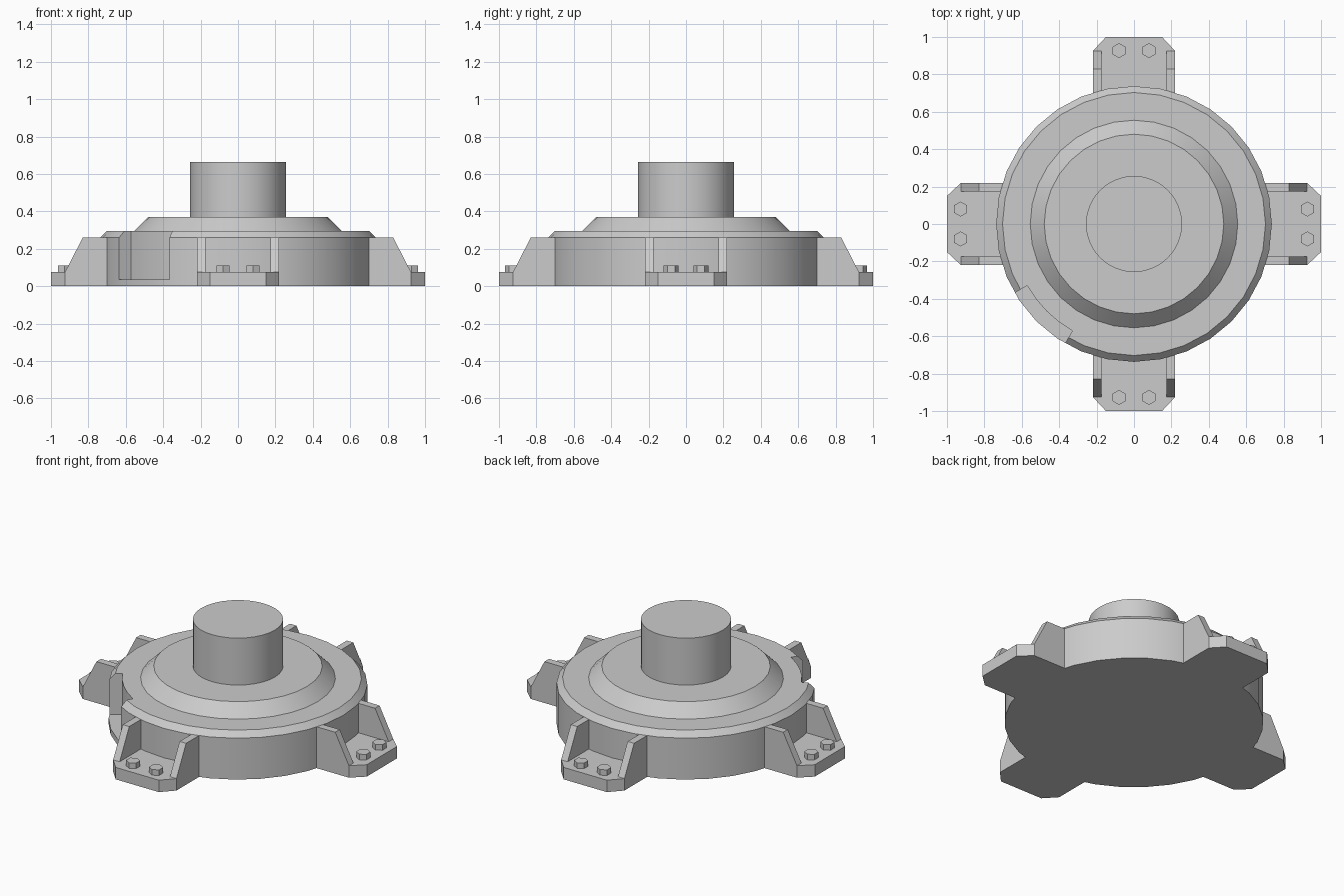
import bpy, bmesh
from math import cos, sin, pi, radians
from mathutils import Matrix, Vector

SEGS = 32
FOOT_H = 0.075
RIB_TOP = 0.26

old = bpy.data.objects.get("Cube")
if old:
    bpy.data.objects.remove(old, do_unlink=True)

grey = bpy.data.materials.new("light_grey_metal")
grey.use_nodes = True
colour = (0.6, 0.6, 0.6, 1)
grey.diffuse_color = colour
grey.node_tree.nodes["Principled BSDF"].inputs["Base Color"].default_value = colour


def finish(name, bm):
    bmesh.ops.remove_doubles(bm, verts=bm.verts, dist=1e-5)
    bmesh.ops.recalc_face_normals(bm, faces=bm.faces)
    mesh = bpy.data.meshes.new(name)
    bm.to_mesh(mesh)
    bm.free()
    mesh.materials.append(grey)
    obj = bpy.data.objects.new(name, mesh)
    bpy.context.collection.objects.link(obj)
    return obj


def activate(obj):
    bpy.ops.object.select_all(action='DESELECT')
    obj.select_set(True)
    bpy.context.view_layer.objects.active = obj


def smooth(obj):
    activate(obj)
    bpy.ops.object.shade_smooth_by_angle(angle=radians(30))


def lathe(name, profile):
    """Revolve (radius, z) points and cap both ends."""
    bm = bmesh.new()
    rings = [[bm.verts.new((r * cos(2 * pi * i / SEGS), r * sin(2 * pi * i / SEGS), z))
              for i in range(SEGS)] for r, z in profile]
    for a, b in zip(rings, rings[1:]):
        for i in range(SEGS):
            j = (i + 1) % SEGS
            bm.faces.new((a[i], a[j], b[j], b[i]))
    bm.faces.new(rings[0])
    bm.faces.new(rings[-1])
    return finish(name, bm)


def prism(name, points, offset, turn):
    """Extrude a flat outline along offset, then turn it about z."""
    bm = bmesh.new()
    face = bm.faces.new([bm.verts.new(p) for p in points])
    new = bmesh.ops.extrude_face_region(bm, geom=[face], use_keep_orig=True)["geom"]
    moved = [v for v in new if isinstance(v, bmesh.types.BMVert)]
    bmesh.ops.translate(bm, verts=moved, vec=offset)
    bmesh.ops.rotate(bm, verts=bm.verts, matrix=Matrix.Rotation(turn, 3, 'Z'))
    return finish(name, bm)


# Round stepped housing and its central shaft
housing = lathe("housing", [(0.737, 0), (0.737, 0.26), (0.703, 0.295),
                            (0.555, 0.295), (0.48, 0.37)])
shaft = lathe("shaft", [(0.257, 0.36), (0.257, 0.665)])

# Curved recess cut into the rim
angles = [radians(210 + 7.5 * i) for i in range(5)]
outline = [(0.66 * cos(a), 0.66 * sin(a), 0.037) for a in angles]
outline += [(0.85 * cos(a), 0.85 * sin(a), 0.037) for a in reversed(angles)]
cutter = prism("recess_cutter", outline, (0, 0, 0.4), 0)
cutter.hide_render = True
cut = housing.modifiers.new("recess", 'BOOLEAN')
cut.operation = 'DIFFERENCE'
cut.solver = 'EXACT'
cut.object = cutter
activate(housing)
bpy.ops.object.modifier_apply(modifier=cut.name)
bpy.data.objects.remove(cutter, do_unlink=True)
smooth(housing)
smooth(shaft)

# Four mounting feet, each with two ribs and two hexagonal bolts
foot = [(-0.22, -0.66), (-0.22, -0.925), (-0.15, -1),
        (0.15, -1), (0.22, -0.925), (0.22, -0.66)]
rib = [(-0.66, FOOT_H), (-0.66, RIB_TOP), (-0.83, RIB_TOP), (-0.925, FOOT_H)]
for k, side in enumerate(("front", "left", "back", "right")):
    turn = k * pi / 2
    prism(side + "_foot", [(x, y, 0) for x, y in foot], (0, 0, FOOT_H), turn)
    for s, label in ((-1, "a"), (1, "b")):
        prism(f"{side}_rib_{label}", [(s * 0.22, y, z) for y, z in rib],
              (-s * 0.045, 0, 0), turn)
        centre = Matrix.Rotation(turn, 3, 'Z') @ Vector((s * 0.08, -0.927, FOOT_H))
        hexagon = [centre + Vector((0.04 * sin(i * pi / 3), 0.04 * cos(i * pi / 3), 0))
                   for i in range(6)]
        prism(f"{side}_bolt_{label}", hexagon, (0, 0, 0.035), 0)
